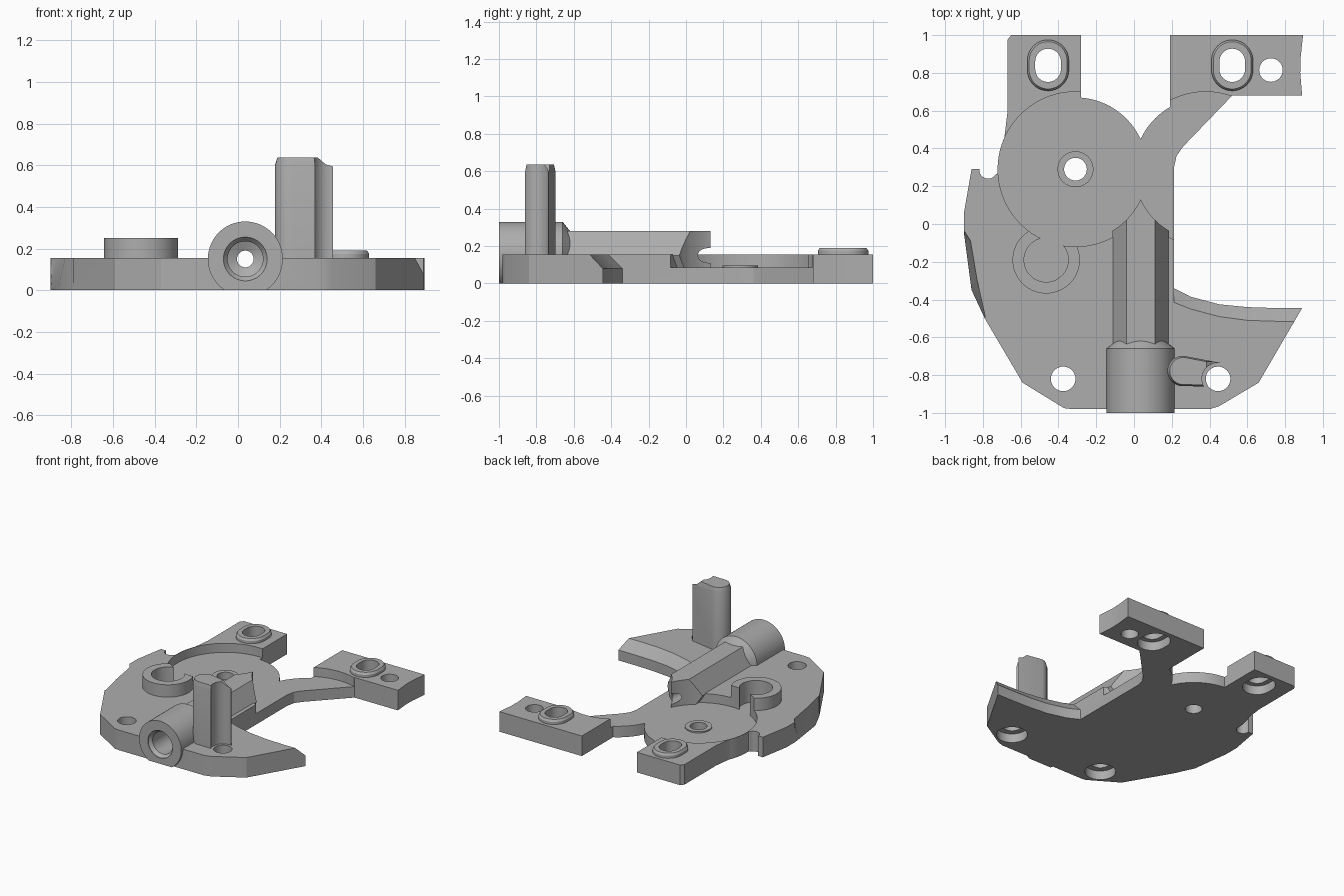
import bpy, bmesh, math
from math import radians, cos, sin

cube = bpy.data.objects.get("Cube")
if cube:
    bpy.data.objects.remove(cube, do_unlink=True)

grey = bpy.data.materials.new("plain grey")
grey.use_nodes = True
grey.diffuse_color = (0.42, 0.42, 0.42, 1)
grey.node_tree.nodes["Principled BSDF"].inputs["Base Color"].default_value = (0.42, 0.42, 0.42, 1)


def loft(name, rings):
    """Closed solid through rings that have the same number of points."""
    bm = bmesh.new()
    rows = [[bm.verts.new(p) for p in ring] for ring in rings]
    n = len(rows[0])
    for a, b in zip(rows, rows[1:]):
        for i in range(n):
            bm.faces.new((a[i], a[(i + 1) % n], b[(i + 1) % n], b[i]))
    bm.faces.new(rows[0][::-1])
    bm.faces.new(rows[-1])
    bmesh.ops.recalc_face_normals(bm, faces=bm.faces)
    mesh = bpy.data.meshes.new(name)
    bm.to_mesh(mesh)
    bm.free()
    obj = bpy.data.objects.new(name, mesh)
    bpy.context.collection.objects.link(obj)
    mesh.materials.append(grey)
    return obj


def arc(cx, cy, r, start, end, n=24):
    return [(cx + r * cos(radians(start + (end - start) * i / n)),
             cy + r * sin(radians(start + (end - start) * i / n))) for i in range(n + 1)]


def stadium(cx, cy, r, half):
    return arc(cx, cy + half, r, 0, 180) + arc(cx, cy - half, r, 180, 360)


def prism(name, outline, z0, z1):
    return loft(name, [[(x, y, z) for x, y in outline] for z in (z0, z1)])


def disc(name, cx, cy, r, z0, z1):
    return prism(name, arc(cx, cy, r, 0, 360, 72)[:-1], z0, z1)


def turned(name, profile, sides=64):
    """Solid around the bore axis, from (y, radius) pairs."""
    return loft(name, [[(x, y, z) for x, z in arc(AXIS_X, AXIS_Z, r, 0, 360, sides)[:-1]]
                       for y, r in profile])


def cut(obj, *cutters):
    bpy.context.view_layer.objects.active = obj
    for cutter in cutters:
        mod = obj.modifiers.new("cut", 'BOOLEAN')
        mod.operation, mod.solver, mod.object = 'DIFFERENCE', 'EXACT', cutter
        bpy.ops.object.modifier_apply(modifier=mod.name)


AXIS_X, AXIS_Z = 0.035, 0.15
TOP, FLOOR = 0.155, 0.085
LEFT, RIGHT = (-0.31, 0.29), (0.38, 0.29)
RING = (-0.465, -0.19)
POST_HOLE = (0.445, -0.82)
PADS = [(-0.455, 0.84), (0.52, 0.84)]

# Edge bevel stations: outer and inner lines
crescent_outer = [(0.212, -0.34), (0.3, -0.385), (0.45, -0.425), (0.6, -0.44), (0.75, -0.445), (0.89, -0.445)]
crescent_inner = [(0.212, -0.415), (0.3, -0.45), (0.45, -0.49), (0.6, -0.51), (0.75, -0.515), (0.92, -0.515)]
side_outer = [(-0.905, -0.04), (-0.9, -0.09), (-0.865, -0.35), (-0.79, -0.5)]
side_inner = [(-0.897, -0.04), (-0.865, -0.09), (-0.83, -0.3), (-0.788, -0.49)]

# Base plate
outline = ([(-0.37, -0.975), (-0.33, -0.98), (0.40, -0.98), (0.45, -0.965), (0.66, -0.84)]
           + crescent_outer[::-1]
           + [(0.212, 0.3), (0.225, 0.36), (0.26, 0.41), (0.52, 0.68), (0.89, 0.68),
              (0.88, 0.8), (0.882, 0.88), (0.895, 1.0), (0.19, 1.0)]
           + arc(*RIGHT, 0.38, 120, 155, 12) + arc(*LEFT, 0.38, 25, 85.5, 20)[1:]
           + [(-0.28, 1.0), (-0.65, 1.0), (-0.67, 0.975), (-0.67, 0.59)]
           + arc(*LEFT, 0.412, 156, 183, 10)
           + [(-0.76, 0.25), (-0.8, 0.29), (-0.86, 0.29), (-0.9, 0.06), (-0.9, -0.05),
              (-0.86, -0.35), (-0.79, -0.5), (-0.59, -0.84)])
plate = prism("base_plate", outline, 0, TOP)

# Raised parts
ring = disc("ring_wall", *RING, 0.178, 0.14, 0.25)
boss = disc("pivot_boss", *LEFT, 0.095, 0.07, 0.095)
beam = turned("hexagonal_beam", [(-0.75, 0.15), (0.2, 0.15)], 6)
sleeve = turned("front_sleeve", [(-1.0, 0.18), (-0.66, 0.18), (-0.62, 0.13)])
post_shape = arc(0.257, -0.778, 0.08, 85, 270) + [(0.37, -0.86), (0.44, -0.82), (0.457, -0.735)]
post = loft("upright_post", [[(0.3 + (x - 0.3) * s, -0.78 + (y + 0.78) * s, z) for x, y in post_shape]
                             for z, s in ((0.14, 1), (0.6, 1), (0.637, 0.9))])
collars = []
for i, (x, y) in enumerate(PADS):
    collar = loft(("left_pad_collar", "right_pad_collar")[i],
                  [[(px, py, z) for px, py in stadium(x, y, r, 0.025)]
                   for z, r in ((0.14, 0.11), (0.175, 0.11), (0.19, 0.1))])
    collars.append(collar)

# Cutters
recesses = [disc("recess_cutter", *c, 0.41, FLOOR, 0.6) for c in (LEFT, RIGHT)]
beam_ends = [disc("beam_end_cutter", *c, 0.38, -0.1, 0.6) for c in (LEFT, RIGHT)]
pivot_hole = disc("pivot_cutter", *LEFT, 0.06, -0.1, 0.6)
ring_hole = disc("ring_cutter", *RING, 0.117, FLOOR, 0.6)
bore = turned("bore_cutter", [(-1.1, 0.105), (-0.995, 0.105), (-0.97, 0.085), (-0.76, 0.085),
                              (-0.74, 0.04), (0.3, 0.04)])
below = prism("ground_cutter", [(-1, -1.2), (1, -1.2), (1, 1.2), (-1, 1.2)], -1, 0)
notch = disc("notch_cutter", -0.772, 0.287, 0.047, -0.1, 0.6)
post_clear = disc("post_cutter", *POST_HOLE, 0.085, 0.1, 0.8)
post_slope = loft("slope_cutter", [[(0.38, y, 0.64), (0.42, y, 0.605), (0.5, y, 0.58), (0.5, y, 0.8), (0.38, y, 0.8)]
                                   for y in (-1, -0.6)])
crescent_bevel = loft("crescent_cutter", [
    [(*i, TOP), (*o, 0.08), (o[0], o[1] + 0.03, 0.05), (o[0], o[1] + 0.03, 0.4), (*i, 0.4)]
    for o, i in zip(crescent_outer, crescent_inner)])
side_bevel = loft("side_cutter", [
    [(*i, TOP), (*o, 0.0), (o[0] - 0.05, o[1], -0.05), (o[0] - 0.05, o[1], 0.4), (*i, 0.4)]
    for o, i in zip(side_outer, side_inner)])
slots, holes = [], []
for x, y in PADS:
    slots.append(prism("slot_cutter", stadium(x, y, 0.068, 0.02), -0.1, 0.6))
    holes.append(prism("slot_sink_cutter", stadium(x, y, 0.105, 0.02), -0.1, 0.07))
for x in (-0.375, 0.445):
    holes.append(disc("hole_cutter", x, -0.82, 0.065, -0.1, 0.3))
    holes.append(disc("sink_cutter", x, -0.82, 0.11, -0.1, 0.07))
holes.append(disc("small_hole_cutter", 0.725, 0.815, 0.062, -0.1, 0.6))

# Carve each part
cut(plate, *recesses, crescent_bevel, side_bevel, notch, pivot_hole, ring_hole, bore, *slots, *holes)
cut(ring, ring_hole, recesses[0])
cut(boss, pivot_hole)
cut(beam, *beam_ends, bore)
cut(sleeve, bore, below)
cut(post, post_clear, post_slope)
for collar, slot in zip(collars, slots):
    cut(collar, slot)

# Remove cutters and smooth the round surfaces
for obj in list(bpy.data.objects):
    if "_cutter" in obj.name:
        bpy.data.objects.remove(obj, do_unlink=True)
for obj in [plate, ring, boss, beam, sleeve, post] + collars:
    bpy.ops.object.select_all(action='DESELECT')
    obj.select_set(True)
    bpy.context.view_layer.objects.active = obj
    bpy.ops.object.shade_smooth_by_angle(angle=radians(20))
